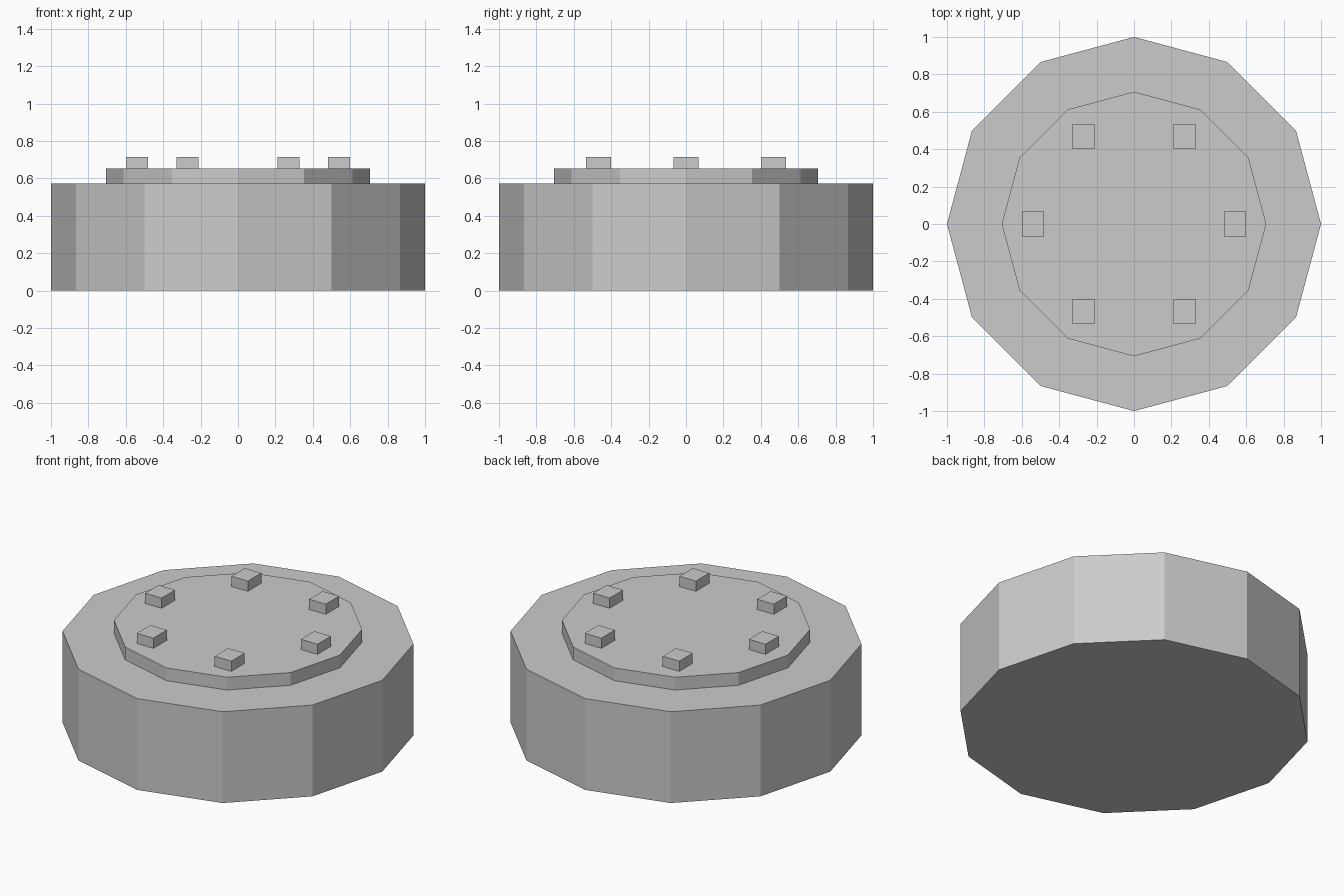
import bpy
from math import cos, sin, pi

if "Cube" in bpy.data.objects:
    bpy.data.objects.remove(bpy.data.objects["Cube"])


def disc(name, radius, z0, z1):
    bpy.ops.mesh.primitive_cylinder_add(vertices=12, radius=radius, depth=z1 - z0,
                                        location=(0, 0, (z0 + z1) / 2))
    bpy.context.object.name = name


def block(name, x, y, z0, z1, sx, sy):
    bpy.ops.mesh.primitive_cube_add(size=1, location=(x, y, (z0 + z1) / 2))
    ob = bpy.context.object
    ob.name = name
    ob.scale = (sx, sy, z1 - z0)
    bpy.ops.object.transform_apply(location=False, rotation=False, scale=True)


# Twelve-sided drum and raised cover plate
disc("drum_body", 1.0, 0.0, 0.572)
disc("cover_plate", 0.707, 0.572, 0.652)

# Ring of six axis-aligned bolt heads
for i in range(6):
    a = i * pi / 3
    block(f"bolt_{i + 1}", 0.54 * cos(a), 0.54 * sin(a), 0.652, 0.716, 0.115, 0.133)
